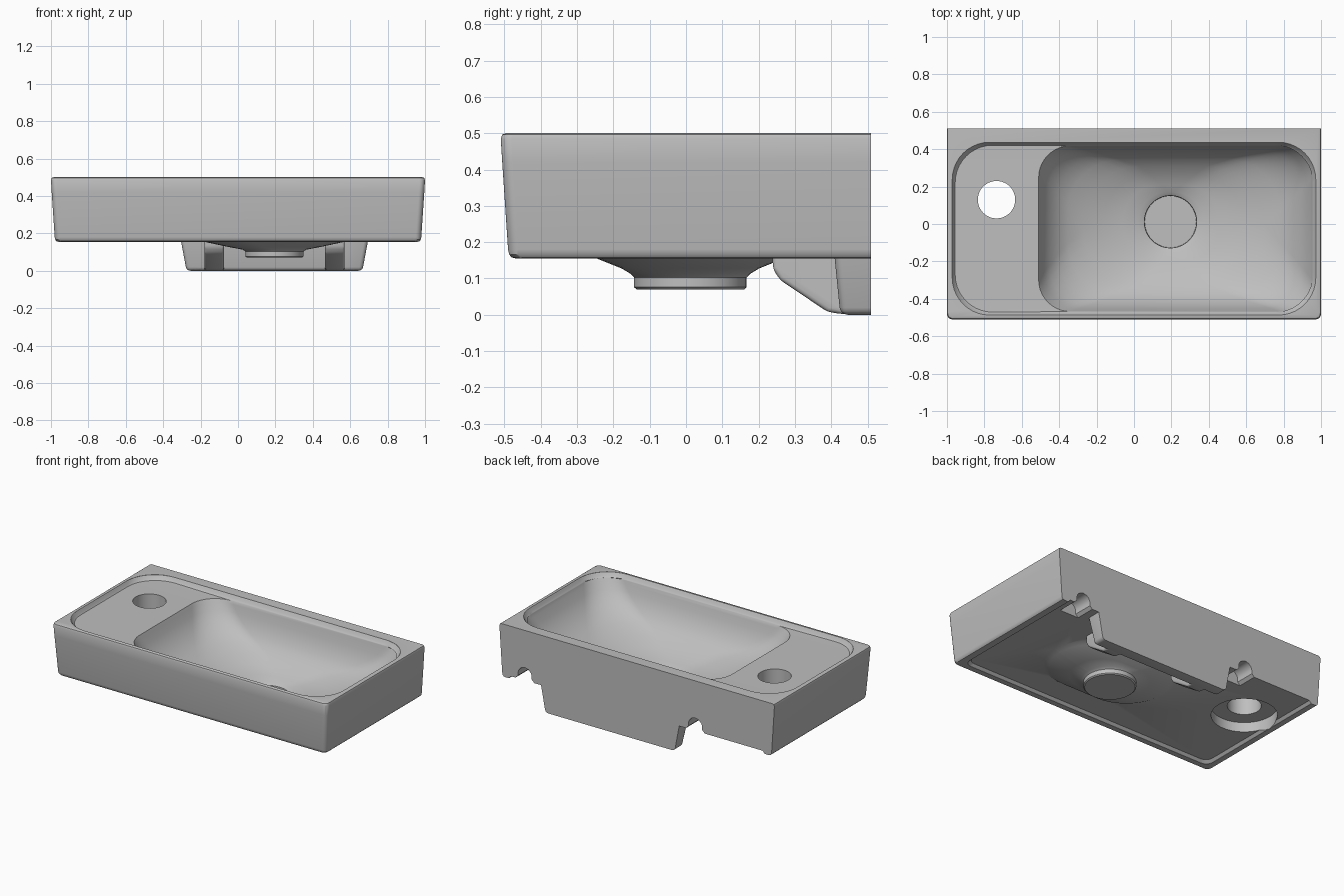
import bpy, bmesh
from math import cos, sin, pi

if "Cube" in bpy.data.objects:
    bpy.data.objects.remove(bpy.data.objects["Cube"])

ceramic = bpy.data.materials.new("glazed_ceramic_grey")
ceramic.use_nodes = True
grey = (0.52, 0.52, 0.52, 1)
ceramic.diffuse_color = grey
ceramic.node_tree.nodes["Principled BSDF"].inputs["Base Color"].default_value = grey

CX, CY = 0.195, 0.012      # drain centre
CORNER_STEPS = 10


def finish(name, bm):
    bmesh.ops.remove_doubles(bm, verts=bm.verts, dist=1e-5)
    bmesh.ops.recalc_face_normals(bm, faces=bm.faces)
    mesh = bpy.data.meshes.new(name)
    bm.to_mesh(mesh)
    bm.free()
    mesh.materials.append(ceramic)
    obj = bpy.data.objects.new(name, mesh)
    bpy.context.collection.objects.link(obj)
    return obj


def ring(x0, x1, y0, y1, r, z):
    """Rounded rectangle outline at one height."""
    r = min(r, (x1 - x0) / 2 - 1e-3, (y1 - y0) / 2 - 1e-3)
    centres = ((x1 - r, y1 - r), (x0 + r, y1 - r), (x0 + r, y0 + r), (x1 - r, y0 + r))
    pts = []
    for q, (cx, cy) in enumerate(centres):
        for i in range(CORNER_STEPS + 1):
            a = (q + i / CORNER_STEPS) * pi / 2
            pts.append((cx + r * cos(a), cy + r * sin(a), z))
    return pts


def around_drain(hx, hy, z):
    return ring(CX - hx, CX + hx, CY - hy, CY + hy, 1, z)


def loft(name, rings):
    bm = bmesh.new()
    loops = [[bm.verts.new(p) for p in pts] for pts in rings]
    for a, b in zip(loops, loops[1:]):
        for i in range(len(a)):
            j = (i + 1) % len(a)
            bm.faces.new((a[i], a[j], b[j], b[i]))
    bm.faces.new(loops[0])
    bm.faces.new(loops[-1])
    return finish(name, bm)


def prism(name, outline, place, lo, hi, bevel=0):
    """Extrude a 2D outline from lo to hi; place maps (u, v, depth) to xyz."""
    bm = bmesh.new()
    a, b = [[bm.verts.new(place(u, v, d)) for u, v in outline] for d in (lo, hi)]
    for i in range(len(a)):
        j = (i + 1) % len(a)
        bm.faces.new((a[i], a[j], b[j], b[i]))
    bm.faces.new(a)
    bm.faces.new(b)
    if bevel:
        bmesh.ops.recalc_face_normals(bm, faces=bm.faces)
        bmesh.ops.bevel(bm, geom=bm.edges[:], offset=bevel, segments=3,
                        profile=0.5, affect='EDGES')
    return finish(name, bm)


def box(name, x0, x1, y0, y1, z0, z1):
    return prism(name, [(x0, y0), (x1, y0), (x1, y1), (x0, y1)],
                 lambda u, v, d: (u, v, d), z0, z1)


def cylinder(name, x, y, r, z0, z1):
    return prism(name, [(x + r * cos(i * pi / 24), y + r * sin(i * pi / 24)) for i in range(48)],
                 lambda u, v, d: (u, v, d), z0, z1)


def combine(target, tool, operation):
    mod = target.modifiers.new(tool.name, 'BOOLEAN')
    mod.operation, mod.solver, mod.object = operation, 'EXACT', tool
    bpy.ops.object.select_all(action='DESELECT')
    bpy.context.view_layer.objects.active = target
    target.select_set(True)
    bpy.ops.object.modifier_apply(modifier=mod.name)
    bpy.data.objects.remove(tool)


# Tapered outer block, over-long at the back and trimmed flat later
def outer(inset, z):
    return ring(-1 + inset, 1 - inset, -0.51 + inset, 0.6, 0.03, z)


basin = loft("washbasin", [outer(0.042, 0.155), outer(0.03, 0.158), outer(0.023, 0.166),
                           outer(0.02, 0.18), outer(0.004, 0.42), outer(0, 0.485),
                           outer(0.004, 0.496), outer(0.013, 0.5)])

# Shallow underside recess that leaves a lip on three sides
combine(basin, loft("underside_recess", [ring(-0.93, 0.93, -0.44, 0.7, 0.05, 0.1),
                                         ring(-0.93, 0.93, -0.44, 0.7, 0.05, 0.156),
                                         ring(-0.915, 0.915, -0.425, 0.7, 0.05, 0.172)]),
        'DIFFERENCE')

# Bowl bulge and drain collar below
combine(basin, loft("bowl_underside", [
    around_drain(0.148, 0.148, 0.07), around_drain(0.155, 0.155, 0.076),
    around_drain(0.155, 0.155, 0.103), around_drain(0.17, 0.165, 0.113),
    around_drain(0.25, 0.19, 0.128), around_drain(0.39, 0.265, 0.158),
    around_drain(0.48, 0.32, 0.2)]), 'UNION')


# Wall skirt and its two support brackets
def flared(x, z):
    return CX + x * (1 + 0.4 * z)


combine(basin, prism("wall_skirt", [(-0.47, 0), (0.47, 0), (0.47, 0.23), (-0.47, 0.23)],
                     lambda u, v, d: (flared(u, v), d - 0.1 * v, v), 0.425, 0.6, 0.02), 'UNION')
for side in (-1, 1):
    profile = [(0.235, 0.2), (0.24, 0.125), (0.26, 0.095), (0.39, 0.008),
               (0.43, 0.002), (0.48, 0.002), (0.48, 0.2)]
    combine(basin, prism("bracket", profile, lambda u, v, d: (CX + side * d, u, v),
                         0.27, 0.375, 0.012), 'UNION')


# Shelf recess running into the bowl
def shelf(inset, z):
    return ring(-0.972 + inset, 0.972 - inset, -0.487 + inset, 0.437 - inset, 0.2, z)


RIM = (-0.51, 0.953, -0.468, 0.418, 0.17)
DRAIN = (CX - 0.145, CX + 0.145, CY - 0.145, CY + 0.145, 0.145)


def bowl(s, z):
    return ring(*[d + (r - d) * s for d, r in zip(DRAIN, RIM)][:4], 0.17 + 0.14 * sin(pi * s), z)


rings = [shelf(0, 0.55), shelf(0, 0.499), shelf(0.004, 0.493), shelf(0.009, 0.48),
         shelf(0.016, 0.472)]
for s, z in ((1, 0.468), (0.985, 0.45), (0.95, 0.405), (0.9, 0.36), (0.82, 0.31),
             (0.72, 0.27), (0.58, 0.235), (0.4, 0.2), (0.2, 0.172), (0.05, 0.158)):
    rings.append(bowl(s, z))
rings += [around_drain(0.14, 0.14, 0.145), around_drain(0.138, 0.138, 0.09)]
combine(basin, loft("bowl_hollow", rings), 'DIFFERENCE')

# Tap hole with a wide counterbore from below
combine(basin, cylinder("tap_hole", -0.735, 0.13, 0.1, 0.1, 0.6), 'DIFFERENCE')
combine(basin, cylinder("tap_counterbore", -0.735, 0.13, 0.195, 0.1, 0.235), 'DIFFERENCE')

# Arched wall-fixing notches
for side in (-1, 1):
    x = CX + side * 0.62
    arch = [(x + 0.05 * cos(i * pi / 12), 0.205 + 0.05 * sin(i * pi / 12)) for i in range(13)]
    arch += [(x - 0.05, 0.19), (x - 0.075, 0.165), (x - 0.075, 0.1),
             (x + 0.075, 0.1), (x + 0.075, 0.165), (x + 0.05, 0.19)]
    combine(basin, prism("fixing_notch", arch, lambda u, v, d: (u, d, v), 0.38, 0.7),
            'DIFFERENCE')

# Flat wall face
combine(basin, box("wall_plane", -2, 2, 0.51, 2, -1, 2), 'DIFFERENCE')
bpy.ops.object.shade_smooth_by_angle(angle=0.55)
